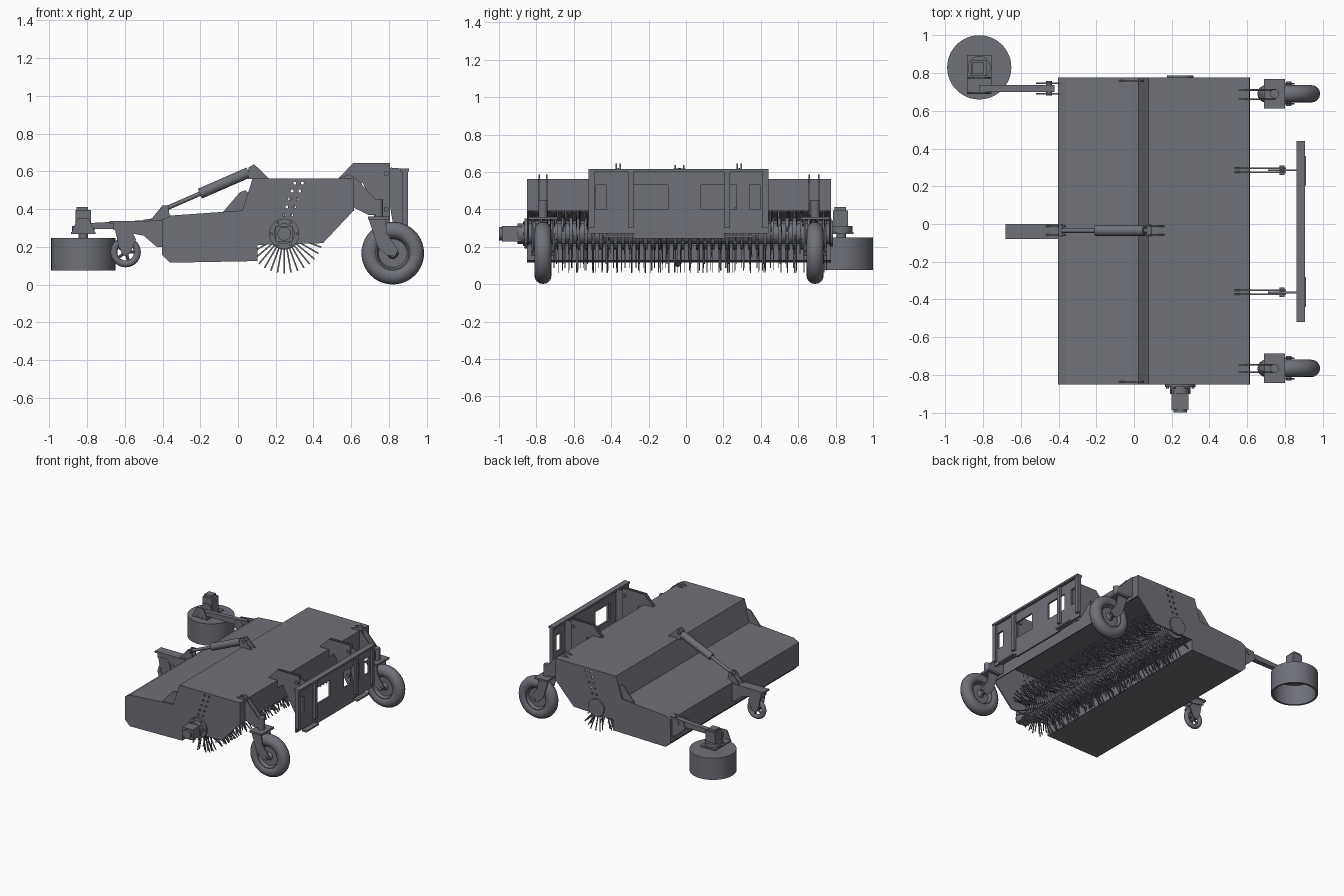
import bpy, bmesh, math, random
from mathutils import Vector, Matrix

random.seed(4)
if "Cube" in bpy.data.objects:
    bpy.data.objects.remove(bpy.data.objects["Cube"])

steel = bpy.data.materials.new("dark grey steel")
steel.use_nodes = True
GREY = (0.16, 0.165, 0.19, 1)
steel.diffuse_color = GREY
steel.node_tree.nodes["Principled BSDF"].inputs["Base Color"].default_value = GREY


def finish(name, bm, smooth=False):
    bmesh.ops.recalc_face_normals(bm, faces=bm.faces)
    me = bpy.data.meshes.new(name)
    bm.to_mesh(me)
    bm.free()
    me.materials.append(steel)
    ob = bpy.data.objects.new(name, me)
    bpy.context.collection.objects.link(ob)
    if smooth:
        bpy.ops.object.select_all(action='DESELECT')
        ob.select_set(True)
        bpy.context.view_layer.objects.active = ob
        bpy.ops.object.shade_smooth_by_angle(angle=math.radians(35))
    return ob


def prism(name, pts, y0, y1):
    """Side outline in x, z pulled along y."""
    bm = bmesh.new()
    face = bm.faces.new([bm.verts.new((x, y0, z)) for x, z in pts])
    ext = bmesh.ops.extrude_face_region(bm, geom=[face])
    verts = [v for v in ext["geom"] if isinstance(v, bmesh.types.BMVert)]
    bmesh.ops.translate(bm, verts=verts, vec=(0, y1 - y0, 0))
    return finish(name, bm)


def box(name, x0, x1, y0, y1, z0, z1):
    return prism(name, [(x0, z0), (x1, z0), (x1, z1), (x0, z1)], y0, y1)


def plates(name, pts, ys, t=0.008):
    for y in ys:
        prism(name, pts, y - t / 2, y + t / 2)


def lathe(name, profile, origin, axis, seg=40):
    """Closed profile of (radius, offset) spun round an axis."""
    bm = bmesh.new()
    turn = Vector((0, 0, 1)).rotation_difference(Vector(axis)).to_matrix()
    rings = []
    for i in range(seg):
        a = math.tau * i / seg
        rings.append([bm.verts.new(Vector(origin) + turn @ Vector((r * math.cos(a), r * math.sin(a), h)))
                      for r, h in profile])
    n = len(profile)
    for i in range(seg):
        a, b = rings[i], rings[(i + 1) % seg]
        for k in range(n):
            bm.faces.new((a[k], b[k], b[(k + 1) % n], a[(k + 1) % n]))
    bmesh.ops.remove_doubles(bm, verts=bm.verts, dist=1e-5)
    return finish(name, bm, True)


def rod(name, p, q, r, seg=24):
    d = Vector(q) - Vector(p)
    return lathe(name, [(0, 0), (r, 0), (r, d.length), (0, d.length)], p, d.normalized(), seg)


def tyre(name, centre, major, minor):
    ring = [(major + minor * math.cos(math.tau * k / 16), minor * math.sin(math.tau * k / 16))
            for k in range(16)]
    lathe(name, ring, centre, (0, 1, 0))


Y0, Y1 = -0.85, 0.775

# Folded sheet cover: hood over the brush and collecting hopper
sheet = [(0.61, 0.39), (0.61, 0.56), (0.08, 0.56), (0.025, 0.39), (-0.36, 0.362),
         (-0.4, 0.34), (-0.4, 0.16), (-0.36, 0.12), (0.1, 0.128), (0.1, 0.21)]
bm = bmesh.new()
sides = [[bm.verts.new((x, y, z)) for x, z in sheet] for y in (Y0, Y1)]
for i in range(len(sheet) - 1):
    bm.faces.new((sides[0][i], sides[0][i + 1], sides[1][i + 1], sides[1][i]))
cover = finish("hood_and_hopper_sheet", bm)
thick = cover.modifiers.new("thickness", 'SOLIDIFY')
thick.thickness, thick.offset = 0.008, 0

# End plates with adjustment holes
bm = bmesh.new()
for x, z, dx in ((0.245, 0.37, 0.014), (0.285, 0.37, 0.014)):
    for k in range(5):
        spot = Matrix.Translation((x + dx * k, 0, z + 0.042 * k)) @ Matrix.Rotation(math.pi / 2, 4, 'X')
        bmesh.ops.create_cone(bm, cap_ends=True, segments=10, radius1=0.008, radius2=0.008, depth=3, matrix=spot)
cutter = finish("hole_cutter", bm)
cutter.hide_render = True
cutter.hide_viewport = True
cutter.display_type = 'WIRE'
for side, y in (("right", Y0), ("left", Y1 - 0.01)):
    plate = prism(side + "_end_plate", sheet + [(0.45, 0.22)], y, y + 0.01)
    cut = plate.modifiers.new("holes", 'BOOLEAN')
    cut.object, cut.solver = cutter, 'EXACT'

# Sweeping brush: shaft, wafers and bristles
BX, BZ = 0.245, 0.27
rod("brush_shaft", (BX, Y0 + 0.01, BZ), (BX, Y1 - 0.01, BZ), 0.055)
bm = bmesh.new()
rings = 40
for i in range(rings):
    y = Y0 + 0.035 + (Y1 - Y0 - 0.07) * i / (rings - 1)
    wafer = Matrix.Translation((BX, y, BZ)) @ Matrix.Rotation(math.pi / 2, 4, 'X')
    bmesh.ops.create_cone(bm, cap_ends=True, segments=20, radius1=0.085, radius2=0.085, depth=0.02, matrix=wafer)
    for slot in random.sample(range(36), 18):
        m = (Matrix.Translation((BX, y + random.uniform(-.012, .012), BZ))
             @ Matrix.Rotation(math.tau * slot / 36, 4, 'Y')
             @ Matrix.Translation((0, 0, 0.137)) @ Matrix.Diagonal((0.008, 0.004, 0.145, 1)))
        bmesh.ops.create_cube(bm, size=1, matrix=m)
finish("sweeping_brush", bm)

# Brush drive on the right, bearing on the left
rod("drive_flange", (BX, Y0 + 0.002, BZ), (BX, Y0 - 0.014, BZ), 0.08, 32)
rod("drive_collar", (BX, Y0, BZ), (BX, Y0 - 0.05, BZ), 0.055)
box("drive_motor", 0.2, 0.29, -0.985, -0.88, 0.228, 0.312)
rod("drive_motor_cap", (BX, -0.98, BZ), (BX, -1.0, BZ), 0.036)
rod("brush_bearing", (BX, Y1 - 0.005, BZ), (BX, Y1 + 0.012, BZ), 0.07, 32)
for k in range(6):
    a = math.tau * k / 6
    p = (BX + 0.068 * math.cos(a), Y0 - 0.01, BZ + 0.068 * math.sin(a))
    rod("flange_bolt", p, (p[0], Y0 - 0.022, p[2]), 0.008, 6)

# Rear casters
arm = [(0.54, 0.53), (0.54, 0.565), (0.59, 0.585), (0.63, 0.56), (0.75, 0.43), (0.75, 0.37), (0.69, 0.37), (0.61, 0.41)]
fork = [(0.69, 0.355), (0.78, 0.355), (0.79, 0.27), (0.85, 0.18), (0.83, 0.15), (0.79, 0.155), (0.74, 0.2)]
for name, y, arms in (("right", -0.765, (-0.785, -0.745)), ("left", 0.69, (0.66, 0.71))):
    tyre(name + "_rear_tyre", (0.82, y, 0.167), 0.12, 0.046)
    lathe(name + "_rear_rim", [(0, -0.02), (0.02, -0.035), (0.03, -0.012), (0.075, -0.012), (0.085, -0.035), (0.1, -0.035),
          (0.1, 0.035), (0.085, 0.035), (0.075, 0.012), (0.03, 0.012), (0.02, 0.035), (0, 0.02)], (0.82, y, 0.167), (0, 1, 0))
    rod(name + "_rear_axle", (0.82, y - 0.065, 0.167), (0.82, y + 0.065, 0.167), 0.014)
    plates(name + "_rear_fork", fork, (y - 0.054, y + 0.054))
    box(name + "_fork_crown", 0.69, 0.8, y - 0.078, y + 0.078, 0.345, 0.36)
    rod(name + "_caster_stem", (0.745, y, 0.355), (0.745, y, 0.45), 0.024)
    plates(name + "_caster_arm", arm, arms)

# Rear mounting brackets and coupling plate
hook = [(0.53, 0.56), (0.61, 0.645), (0.805, 0.645), (0.805, 0.33), (0.775, 0.33),
        (0.72, 0.42), (0.66, 0.54), (0.61, 0.5), (0.61, 0.55)]
link = [(0.71, 0.59), (0.81, 0.62), (0.875, 0.615), (0.875, 0.31), (0.82, 0.33), (0.8, 0.45)]
for y in (0.285, -0.362):
    plates("mounting_bracket", hook, (y - 0.011, y + 0.011), 0.007)
    plates("floating_link", link, (y,), 0.01)
    for z in (0.4, 0.59):
        rod("bracket_pin", (0.785, y - 0.025, z), (0.785, y + 0.025, z), 0.013, 16)

P0, P1, X0, X1 = -0.52, 0.44, 0.868, 0.882
box("coupling_lower_web", X0, X1, P0, P1, 0.27, 0.4)
box("coupling_upper_web", X0, X1, P0, P1, 0.53, 0.6)
for a, b in ((P0, -0.48), (-0.425, -0.285), (-0.095, 0.08), (0.27, 0.34), (0.395, P1)):
    box("coupling_post", X0, X1, a, b, 0.4, 0.53)
box("coupling_top_rail", 0.86, 0.905, P0, P1, 0.6, 0.615)
box("coupling_bottom_edge", X0, X1, -0.28, 0.205, 0.245, 0.27)
for a, b in ((P0, -0.28), (0.205, P1)):
    box("coupling_foot", 0.872, 0.912, a + 0.08 * (a == P0), b - 0.08 * (b == P1), 0.25, 0.262)
    box("coupling_side_face", X1, 0.9, a, a + 0.03, 0.3, 0.6)
    box("coupling_side_face", X1, 0.9, b - 0.03, b, 0.3, 0.6)

# Front support arm with small caster
box("front_arm_top", -0.68, -0.36, -0.08, 0, 0.325, 0.338)
web = [(-0.66, 0.325), (-0.38, 0.345), (-0.39, 0.2), (-0.43, 0.2), (-0.5, 0.26), (-0.66, 0.29)]
plates("front_arm_side", web, (-0.072, -0.008))
tyre("front_tyre", (-0.595, -0.045, 0.172), 0.062, 0.018)
rod("front_wheel_hub", (-0.595, -0.07, 0.172), (-0.595, -0.02, 0.172), 0.02)
for k in range(5):
    a = math.tau * k / 5
    rod("front_wheel_spoke", (-0.595, -0.045, 0.172),
        (-0.595 + 0.055 * math.cos(a), -0.045, 0.172 + 0.055 * math.sin(a)), 0.008, 8)
small_fork = [(-0.65, 0.295), (-0.57, 0.295), (-0.54, 0.24), (-0.57, 0.17), (-0.61, 0.155), (-0.635, 0.21)]
plates("front_fork", small_fork, (-0.074, -0.016))
box("front_fork_crown", -0.65, -0.565, -0.078, -0.012, 0.275, 0.3)

# Lift cylinder and its lugs
foot, head = Vector((-0.39, -0.035, 0.4)), Vector((0.08, -0.035, 0.605))
rod("lift_rod", foot, head, 0.012)
rod("lift_barrel", foot.lerp(head, 0.4), foot.lerp(head, 0.95), 0.028)
plates("lift_foot_lug", [(-0.47, 0.335), (-0.4, 0.42), (-0.37, 0.42), (-0.36, 0.35)], (-0.057, -0.013))
plates("lift_head_lug", [(0.055, 0.56), (0.055, 0.62), (0.085, 0.638), (0.115, 0.61), (0.165, 0.56)], (-0.057, -0.013))
for p in (foot, head):
    rod("lift_pin", p - Vector((0, 0.032, 0)), p + Vector((0, 0.032, 0)), 0.013, 16)
plates("hopper_hinge_lug", [(-0.08, 0.385), (0.01, 0.49), (0.04, 0.5), (0.06, 0.48), (0.05, 0.39)], (Y0 + 0.015, Y1 - 0.015))

# Side brush on its swing arm
GX, GY = -0.82, 0.83
lathe("side_brush_cup", [(0, 0.248), (0.17, 0.248), (0.17, 0.075), (0.155, 0.075), (0.155, 0.235), (0, 0.235)],
      (GX, GY, 0), (0, 0, 1), 48)
rod("side_brush_spindle", (GX, GY, 0.245), (GX, GY, 0.3), 0.025)
box("side_motor_plate", -0.885, -0.755, 0.69, 0.895, 0.268, 0.28)
plates("side_motor_cheek", [(-0.885, 0.27), (-0.755, 0.27), (-0.79, 0.35), (-0.85, 0.35)], (0.695, 0.775))
box("side_motor", -0.862, -0.778, 0.785, 0.865, 0.28, 0.395)
rod("side_motor_collar", (GX, GY, 0.278), (GX, GY, 0.31), 0.06)
box("side_motor_cap", -0.855, -0.795, 0.795, 0.855, 0.39, 0.412)
prism("swing_arm", [(-0.82, 0.295), (-0.42, 0.295), (-0.42, 0.345), (-0.82, 0.325)], 0.7, 0.737)
plates("swing_arm_lug", [(-0.52, 0.29), (-0.5, 0.345), (-0.37, 0.36), (-0.38, 0.2), (-0.43, 0.21)], (0.69, 0.747))
rod("swing_pivot", (-0.45, 0.68, 0.32), (-0.45, 0.757, 0.32), 0.016, 16)
